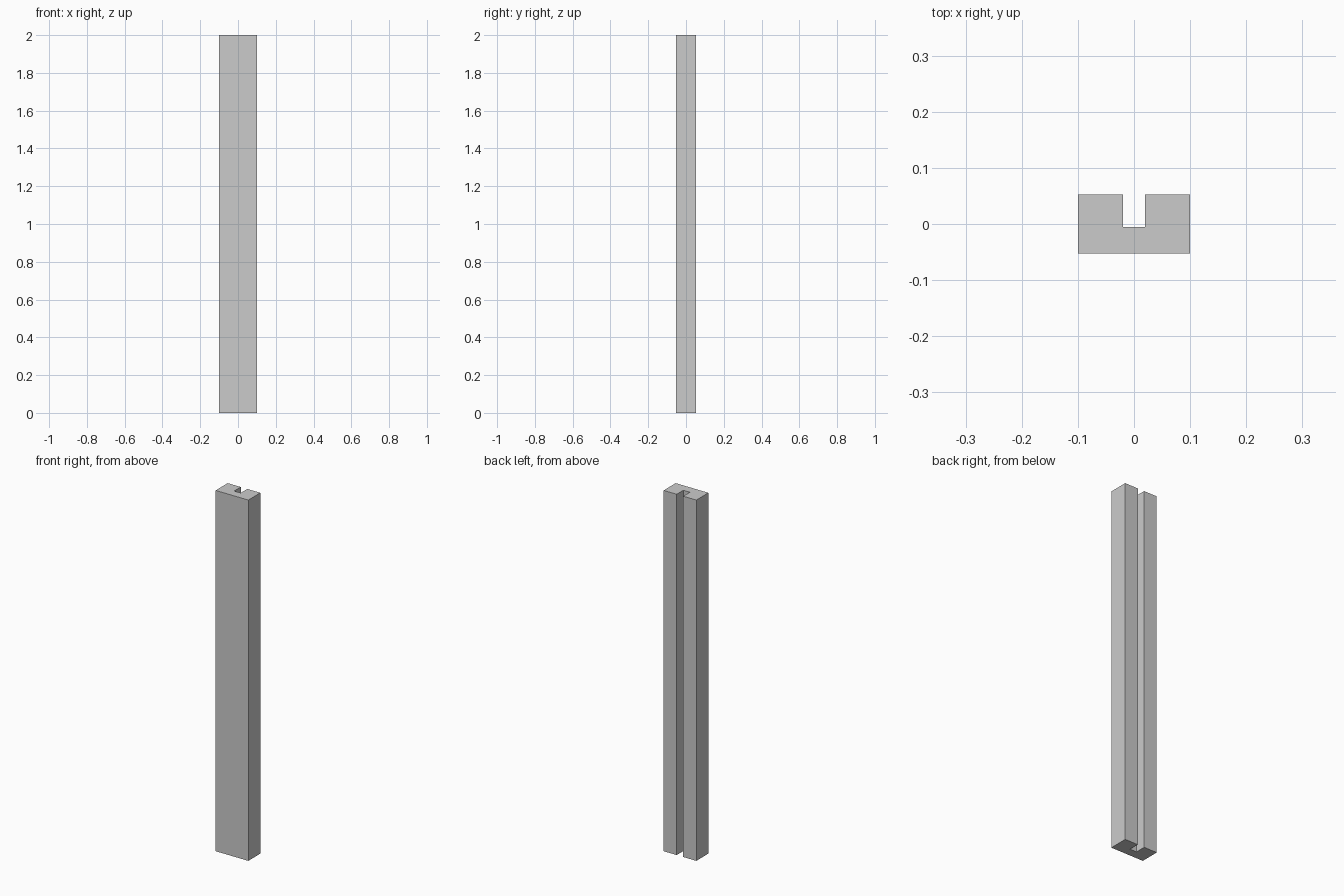
import bpy
import bmesh

if "Cube" in bpy.data.objects:
    bpy.data.objects.remove(bpy.data.objects["Cube"])

HEIGHT = 2.0
HALF_W, HALF_D = 0.1, 0.0527   # outer half width and half depth
SLOT_W, SLOT_Y = 0.02, -0.0055  # slot half width and floor position

# Right half of the channel cross-section, mirrored for the left half
right = [(HALF_W, -HALF_D), (HALF_W, HALF_D), (SLOT_W, HALF_D), (SLOT_W, SLOT_Y)]
profile = right + [(-x, y) for x, y in reversed(right)]

# Grooved post: extrude the profile straight up
bm = bmesh.new()
base = bm.faces.new([bm.verts.new((x, y, 0)) for x, y in profile])
result = bmesh.ops.extrude_face_region(bm, geom=[base], use_keep_orig=True)
top_verts = [g for g in result["geom"] if isinstance(g, bmesh.types.BMVert)]
bmesh.ops.translate(bm, verts=top_verts, vec=(0, 0, HEIGHT))
bmesh.ops.recalc_face_normals(bm, faces=bm.faces[:])

mesh = bpy.data.meshes.new("grooved_post")
bm.to_mesh(mesh)
bm.free()
post = bpy.data.objects.new("grooved_post", mesh)
bpy.context.collection.objects.link(post)
